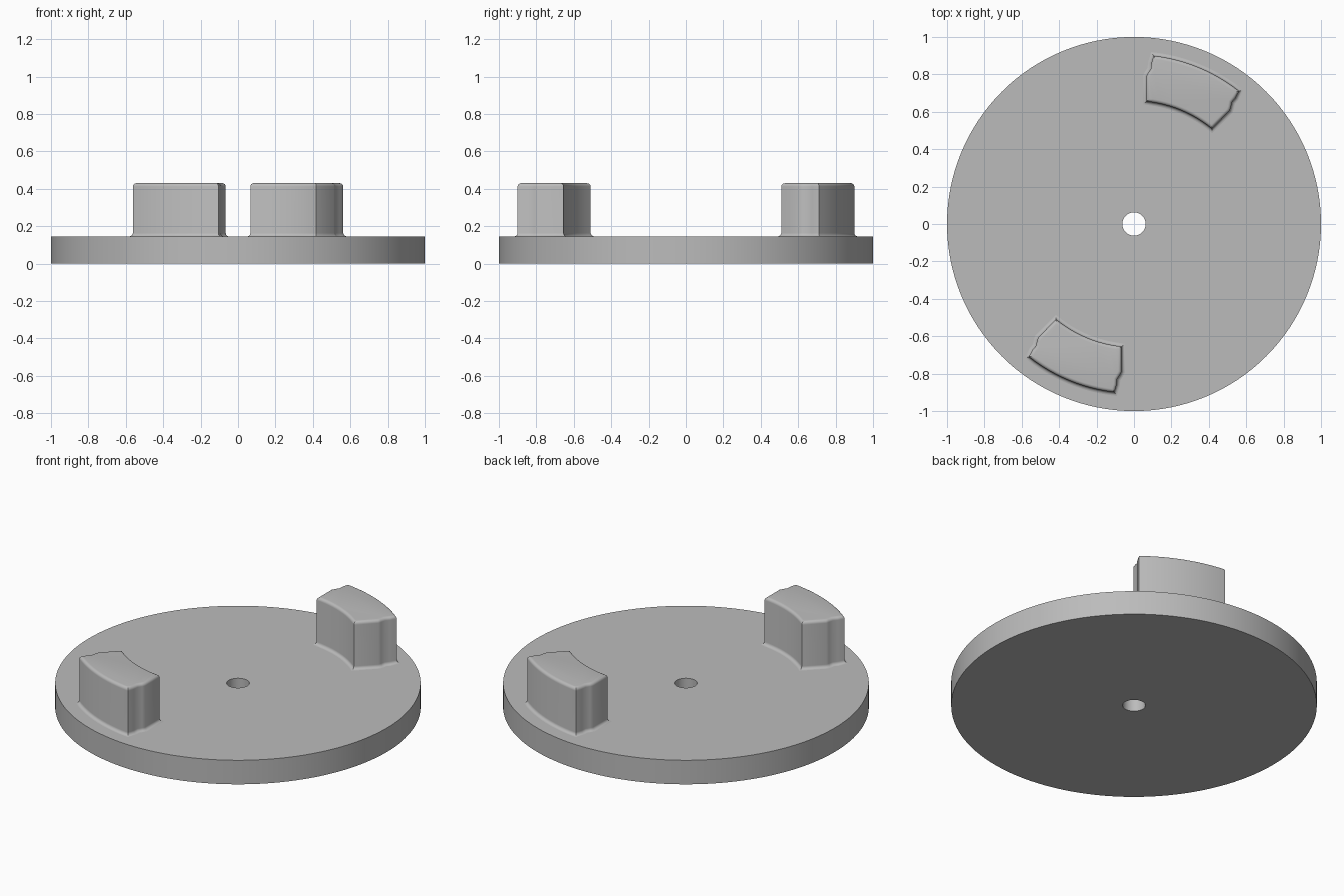
import bpy, bmesh, math
from mathutils import Vector

cube = bpy.data.objects.get("Cube")
if cube:
    bpy.data.objects.remove(cube, do_unlink=True)

DISC_TOP, LUG_TOP = 0.145, 0.43

grey = bpy.data.materials.new("plain_grey")
grey.use_nodes = True
colour = (0.5, 0.5, 0.5, 1)
grey.diffuse_color = colour
grey.node_tree.nodes["Principled BSDF"].inputs["Base Color"].default_value = colour


def build(name, rings, close_loop):
    """Bridge equal-length rings; either join last to first or cap the ends."""
    bm = bmesh.new()
    loops = [[bm.verts.new(p) for p in ring] for ring in rings]
    pairs = list(zip(loops, loops[1:]))
    if close_loop:
        pairs.append((loops[-1], loops[0]))
    else:
        bm.faces.new(loops[0])
        bm.faces.new(loops[-1])
    for a, b in pairs:
        for i in range(len(a)):
            j = (i + 1) % len(a)
            bm.faces.new((a[i], a[j], b[j], b[i]))
    bmesh.ops.recalc_face_normals(bm, faces=bm.faces)
    mesh = bpy.data.meshes.new(name)
    bm.to_mesh(mesh)
    bm.free()
    mesh.materials.append(grey)
    obj = bpy.data.objects.new(name, mesh)
    bpy.context.collection.objects.link(obj)
    bpy.ops.object.select_all(action='DESELECT')
    obj.select_set(True)
    bpy.context.view_layer.objects.active = obj
    bpy.ops.object.shade_smooth_by_angle(angle=math.radians(30))
    return obj


def circle(r, z, n=128):
    return [(r * math.cos(math.tau * i / n), r * math.sin(math.tau * i / n), z)
            for i in range(n)]


def polar(r, degrees):
    a = math.radians(degrees)
    return Vector((r * math.cos(a), r * math.sin(a)))


def offset(points, d):
    """Move a counter-clockwise outline outwards by d with mitred corners."""
    out = []
    for i, p in enumerate(points):
        e1 = (p - points[i - 1]).normalized()
        e2 = (points[(i + 1) % len(points)] - p).normalized()
        n1, n2 = Vector((e1.y, -e1.x)), Vector((e2.y, -e2.x))
        out.append(p + (n1 + n2) * (d / (1 + n1.dot(n2))))
    return out


# Round base plate with a centre hole
build("base_disc", [circle(0.062, 0), circle(1, 0),
                    circle(1, DISC_TOP), circle(0.062, DISC_TOP)], True)

# Stepped end of a lug: radius and angle from the lug's own axis
end = [(0.658, 16.75), (0.793, 17.7), (0.811, 17.2), (0.835, 16.3),
       (0.865, 16.35), (0.906, 15.85)]
STEPS = 12


def arc(r, start, stop):
    return [(r, start + (stop - start) * i / STEPS) for i in range(1, STEPS)]


outline = [(r, -a) for r, a in end] + arc(0.906, -end[-1][1], end[-1][1])
outline += end[::-1] + arc(0.658, end[0][1], -end[0][1])

# Vertical section: flared root fillet, straight wall, rounded top edge
section = [(0.018, DISC_TOP - 0.01)]
quarter = [math.radians(a) for a in range(0, 91, 18)]
section += [(0.018 * (1 - math.sin(a)), DISC_TOP + 0.018 * (1 - math.cos(a)))
            for a in quarter]
section += [(-0.018 * (1 - math.cos(a)), LUG_TOP - 0.018 * (1 - math.sin(a)))
            for a in quarter]

for name, axis in (("back_lug", 67.5), ("front_lug", 247.5)):
    points = [polar(r, axis + a) for r, a in outline]
    build(name, [[(p.x, p.y, z) for p in offset(points, d)] for d, z in section], False)
